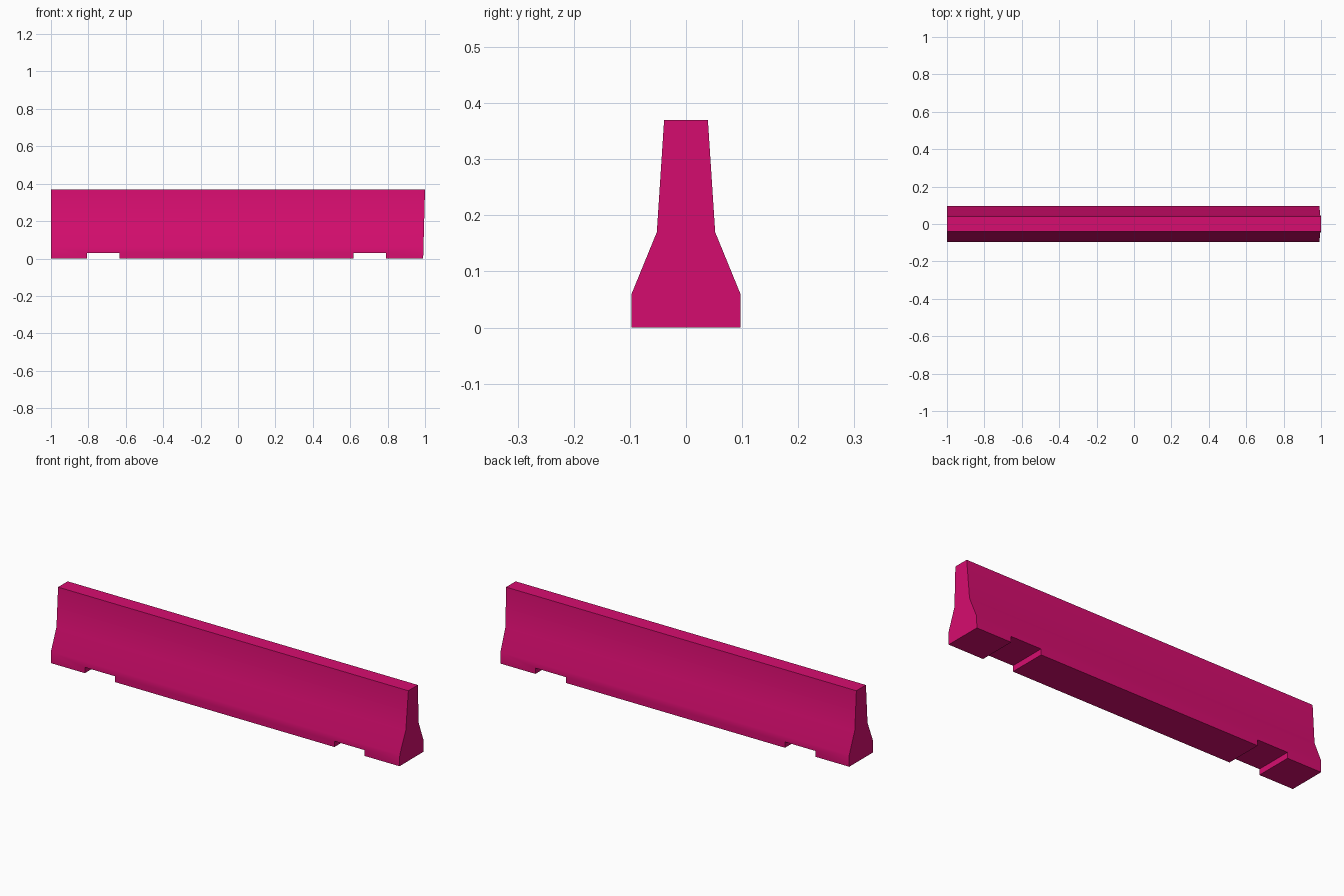
import bpy
import bmesh
import math

if "Cube" in bpy.data.objects:
    bpy.data.objects.remove(bpy.data.objects["Cube"])

# Material
pink = bpy.data.materials.new("magenta_pink")
pink.use_nodes = True
colour = (0.68, 0.004, 0.16, 1)
pink.diffuse_color = colour
pink.node_tree.nodes["Principled BSDF"].inputs["Base Color"].default_value = colour

# Half profile: half width, height
HALF = [(0.097, 0), (0.097, 0.06), (0.052, 0.17), (0.039, 0.37)]
PROFILE = HALF + [(-y, z) for y, z in reversed(HALF)]


def right_end(z):
    """The right end leans out slightly towards the top."""
    return 0.99 + 0.01 * z / 0.37


def mesh_object(name, bm):
    bmesh.ops.recalc_face_normals(bm, faces=bm.faces)
    mesh = bpy.data.meshes.new(name)
    bm.to_mesh(mesh)
    bm.free()
    obj = bpy.data.objects.new(name, mesh)
    bpy.context.collection.objects.link(obj)
    return obj


# Barrier body: profile swept along its length
bm = bmesh.new()
left = [bm.verts.new((-1, y, z)) for y, z in PROFILE]
right = [bm.verts.new((right_end(z), y, z)) for y, z in PROFILE]
bm.faces.new(left)
bm.faces.new(right)
for i in range(len(PROFILE)):
    j = (i + 1) % len(PROFILE)
    bm.faces.new((left[i], left[j], right[j], right[i]))
body = mesh_object("barrier_body", bm)
body.data.materials.append(pink)

# Lifting slots through the base
bpy.context.view_layer.objects.active = body
body.select_set(True)
for x in (-0.72, 0.705):
    bm = bmesh.new()
    bmesh.ops.create_cube(bm, size=1)
    bmesh.ops.scale(bm, vec=(0.173, 0.4, 0.06), verts=bm.verts)
    bmesh.ops.translate(bm, vec=(x, 0, 0), verts=bm.verts)
    cutter = mesh_object("slot_cutter", bm)
    cutter.data.materials.append(pink)
    cutter.hide_render = True
    mod = body.modifiers.new("slot", "BOOLEAN")
    mod.operation = "DIFFERENCE"
    mod.solver = "EXACT"
    mod.object = cutter
    bpy.ops.object.modifier_apply(modifier=mod.name)
    bpy.data.objects.remove(cutter)

# Soft waist and foot, crisp ends and slots
bpy.ops.object.shade_smooth_by_angle(angle=math.radians(30))
